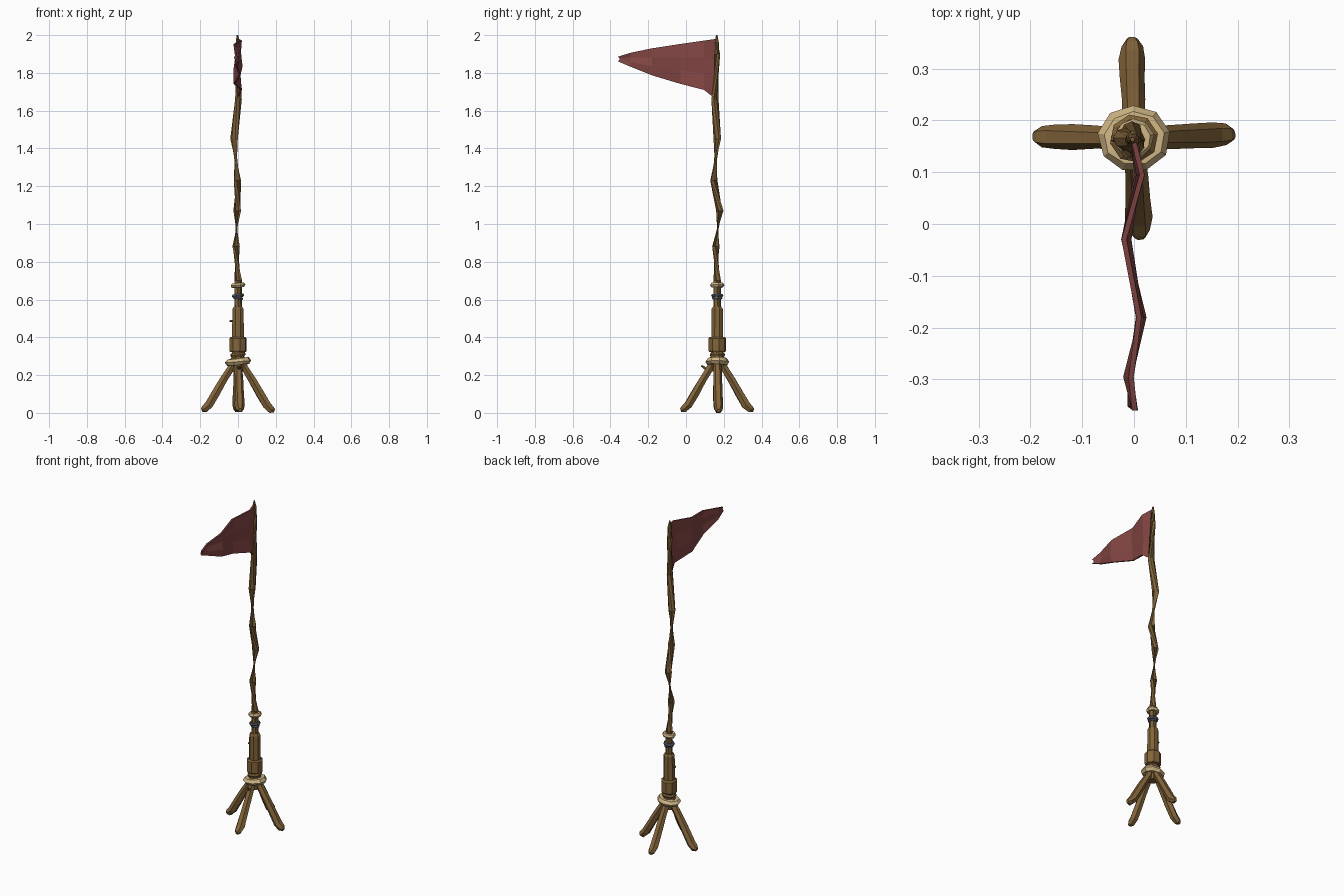
import bpy, bmesh, math, random
from mathutils import Vector, Matrix

if "Cube" in bpy.data.objects:
    bpy.data.objects.remove(bpy.data.objects["Cube"])

random.seed(4)
CX, CY = 0.0, 0.165   # pole axis


def material(name, rgb):
    m = bpy.data.materials.new(name)
    m.diffuse_color = (*rgb, 1)
    m.use_nodes = True
    m.node_tree.nodes["Principled BSDF"].inputs["Base Color"].default_value = m.diffuse_color
    return m


WOOD = material("brown wood", (0.225, 0.128, 0.042))
ROPE = material("pale rope", (0.62, 0.46, 0.23))
CLOTH = material("red cloth", (0.23, 0.062, 0.058))
METAL = material("grey metal", (0.11, 0.12, 0.15))


def finish(name, bm, mat):
    bmesh.ops.recalc_face_normals(bm, faces=bm.faces)
    me = bpy.data.meshes.new(name)
    bm.to_mesh(me)
    bm.free()
    me.materials.append(mat)
    ob = bpy.data.objects.new(name, me)
    bpy.context.collection.objects.link(ob)
    return ob


def tube(name, path, radii, sides, mat, closed=False, jitter=0.0, turn=0.0):
    """Sweep a regular polygon along a path."""
    bm = bmesh.new()
    pts = [Vector(p) for p in path]
    n = len(pts)
    rings = []
    for i, p in enumerate(pts):
        a = pts[(i - 1) % n] if closed else pts[max(i - 1, 0)]
        b = pts[(i + 1) % n] if closed else pts[min(i + 1, n - 1)]
        t = (b - a).normalized()
        if closed:   # ring lying flat: frame from the up axis
            u, v = t.cross(Vector((0, 0, 1))).normalized(), Vector((0, 0, 1))
        else:
            q = t.to_track_quat('Z', 'Y')
            u, v = q @ Vector((1, 0, 0)), q @ Vector((0, 1, 0))
        ring = []
        for k in range(sides):
            ang = turn + math.tau * k / sides
            r = radii[i] * (1 + random.uniform(-jitter, jitter))
            ring.append(bm.verts.new(p + (u * math.cos(ang) + v * math.sin(ang)) * r))
        rings.append(ring)
    for i in range(n if closed else n - 1):
        r0, r1 = rings[i], rings[(i + 1) % n]
        for k in range(sides):
            j = (k + 1) % sides
            bm.faces.new((r0[k], r0[j], r1[j], r1[k]))
    if not closed:
        bm.faces.new(rings[0])
        bm.faces.new(rings[-1])
    return finish(name, bm, mat)


def loop(name, z, rx, ry, thick, mat, sides=9, tilt=0.0, jitter=0.12):
    path = []
    for k in range(sides):
        a = math.tau * k / sides + 0.2
        path.append((CX + rx * math.cos(a), CY + ry * math.sin(a),
                     z + tilt * math.cos(a)))
    return tube(name, path, [thick] * sides, 6, mat, True, jitter)


# Crooked pole
pole = [(0, .165, .30), (0, .164, .70), (-.011, .158, .88), (-.004, .178, 1.07),
        (-.003, .148, 1.23), (-.02, .166, 1.45), (.003, .153, 1.66),
        (-.002, .164, 1.90), (-.001, .163, 1.96), (-.003, .163, 2.0)]
tube("pole", pole, [.022, .021, .020, .020, .020, .020, .019, .016, .012, .004],
     7, WOOD, jitter=.06)

# Stepped wooden socket
def column(name, profile, sides, turn):
    tube(name, [(CX, CY, z) for z, r in profile], [r for z, r in profile],
         sides, WOOD, turn=turn)

column("upper_socket", [(.38, .034), (.55, .032), (.562, .024)], 8, .39)
column("lower_socket", [(.322, .043), (.33, .047), (.395, .047), (.403, .038)], 8, .2)
column("socket_neck", [(.22, .03), (.325, .033)], 8, .2)

# Rope and metal bindings
loop("leg_binding_rope", .271, .049, .042, .020, ROPE, 9, .006, .13)
loop("neck_wrap", .308, .031, .031, .011, WOOD, 9, .004)
loop("upper_rope", .676, .025, .025, .0135, ROPE, 9, .003)
loop("metal_ring", .621, .024, .024, .009, METAL, 9, .002, .05)
loop("lower_metal_ring", .608, .021, .021, .007, METAL, 9, -.003, .05)

# Four splayed legs
leg_path = [(.018, .30), (.035, .245), (.075, .18), (.118, .105), (.153, .045),
            (.178, .022), (.193, .017)]
leg_radii = [.019, .021, .022, .024, .025, .021, .010]
for i, (name, swing) in enumerate([("right_leg", .04), ("back_leg", .02),
                                   ("left_leg", -.02), ("front_leg", .06)]):
    ob = tube(name, [(r, 0, z) for r, z in leg_path], leg_radii, 6, WOOD, jitter=.08)
    ob.data.transform(Matrix.Translation((CX, CY, 0)) @
                      Matrix.Rotation(math.pi / 2 * i + swing, 4, 'Z'))
    low = min(v.co.z for v in ob.data.vertices)
    ob.data.transform(Matrix.Translation((0, 0, .004 - low if i else -low)))

# Small peg in the socket and twig at the front binding
tube("socket_peg", [(-.02, CY, .484), (-.038, CY, .486), (-.044, CY, .486)],
     [.005, .007, .005], 6, WOOD)
tube("front_twig", [(.005, .125, .225), (.006, .098, .238), (.004, .082, .250)],
     [.008, .008, .006], 6, WOOD)

# Waving pennant: columns of (y, x, bottom z, top z)
cols = [(.158, .0, 1.67, 1.98), (.095, .010, 1.71, 1.971), (-.03, -.016, 1.742, 1.953),
        (-.18, .014, 1.787, 1.93), (-.295, -.010, 1.833, 1.906),
        (-.36, -.002, 1.861, 1.886)]
ROWS = 4
bm = bmesh.new()
sides = []
for s in (-1, 1):   # two skins of the cloth
    grid = []
    for c, (y, x, lo, hi) in enumerate(cols):
        line = []
        for r in range(ROWS):
            f = r / (ROWS - 1)
            shift = .006 * math.sin(2.2 * r + 1.7 * c) if c else 0
            notch = .008 if c == len(cols) - 1 and r in (1, 2) else 0
            line.append(bm.verts.new((x + shift + s * .005, y + notch - (.012 * (1 - f) if c == 0 else 0),
                                      lo + (hi - lo) * f)))
        grid.append(line)
    for c in range(len(cols) - 1):
        for r in range(ROWS - 1):
            bm.faces.new((grid[c][r], grid[c + 1][r], grid[c + 1][r + 1], grid[c][r + 1]))
    sides.append(grid)


def rim(g):
    return ([col[0] for col in g] + g[-1][1:] +
            [col[-1] for col in g[-2::-1]] + g[0][-2:0:-1])


a, b = rim(sides[0]), rim(sides[1])
for k in range(len(a)):
    j = (k + 1) % len(a)
    bm.faces.new((a[k], a[j], b[j], b[k]))
finish("pennant", bm, CLOTH)
